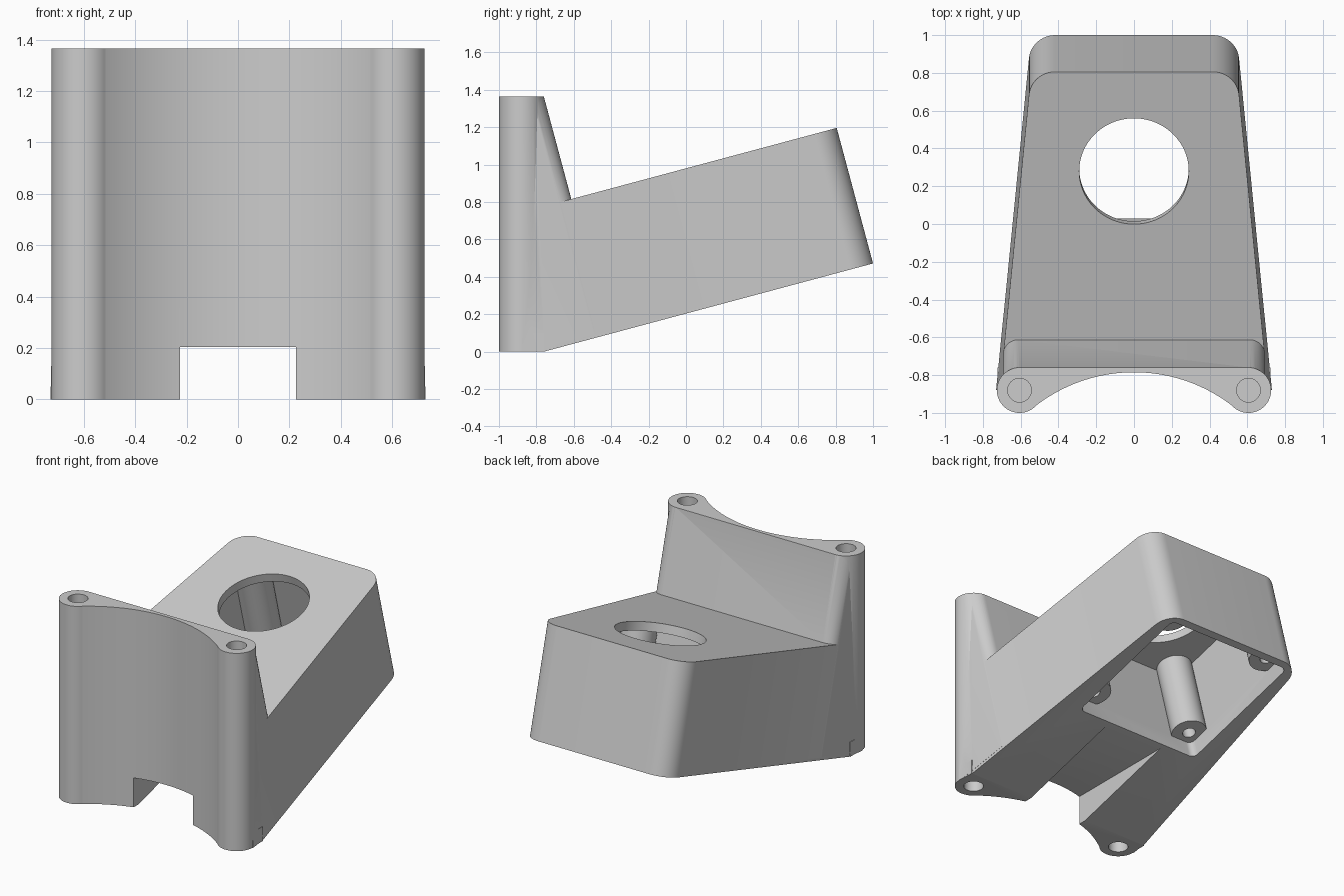
import bpy, bmesh, math
from mathutils import Matrix, Vector

old = bpy.data.objects.get("Cube")
if old:
    bpy.data.objects.remove(old, do_unlink=True)

HEIGHT = 1.365
FLAT = Matrix.Identity(4)
# The housing lies along a plane that climbs 15 degrees towards the back
TILT = Matrix.Translation((0, -0.76, 0)) @ Matrix.Rotation(math.radians(15), 4, 'X')

GREY = (0.604, 0.604, 0.604, 1)
grey = bpy.data.materials.new("light_grey")
grey.use_nodes = True
grey.diffuse_color = GREY
grey.node_tree.nodes["Principled BSDF"].inputs["Base Color"].default_value = GREY


def prism(name, outline, low, high, frame=FLAT):
    """Extrude a flat outline between two heights in the given frame."""
    bm = bmesh.new()
    face = bm.faces.new([bm.verts.new((p[0], p[1], low)) for p in outline])
    out = bmesh.ops.extrude_face_region(bm, geom=[face])
    top = [g for g in out["geom"] if isinstance(g, bmesh.types.BMVert)]
    bmesh.ops.translate(bm, verts=top, vec=(0, 0, high - low))
    bm.transform(frame)
    bmesh.ops.recalc_face_normals(bm, faces=bm.faces[:])
    mesh = bpy.data.meshes.new(name)
    bm.to_mesh(mesh)
    bm.free()
    mesh.materials.append(grey)
    obj = bpy.data.objects.new(name, mesh)
    bpy.context.collection.objects.link(obj)
    return obj


def circle(x, y, r, n=64):
    return [(x + r * math.cos(2 * math.pi * i / n), y + r * math.sin(2 * math.pi * i / n))
            for i in range(n)]


def rect(half, y0, y1):
    return [(-half, y0), (half, y0), (half, y1), (-half, y1)]


def fillet(points, radii, steps=12):
    """Round each corner of a convex outline by its own radius."""
    result = []
    for i, r in enumerate(radii):
        p = Vector(points[i])
        if r == 0:
            result.append(p)
            continue
        a = (Vector(points[i - 1]) - p).normalized()
        b = (Vector(points[(i + 1) % len(points)]) - p).normalized()
        half = a.angle(b) / 2
        centre = p + (a + b).normalized() * r / math.sin(half)
        start = (p + a * r / math.tan(half) - centre).normalized()
        end = (p + b * r / math.tan(half) - centre).normalized()
        span = math.pi - 2 * half
        for k in range(steps + 1):
            t = span * k / steps
            spoke = (start * math.sin(span - t) + end * math.sin(t)) / math.sin(span)
            result.append(centre + spoke * r)
    return result


def combine(base, other, operation):
    mod = base.modifiers.new(operation.lower(), 'BOOLEAN')
    mod.operation = operation
    mod.solver = 'EXACT'
    mod.object = other
    with bpy.context.temp_override(object=base, active_object=base, selected_objects=[base]):
        bpy.ops.object.modifier_apply(modifier=mod.name)
    bpy.data.objects.remove(other, do_unlink=True)


def side(u):
    """Half width of the tapering housing."""
    return 0.718 - 0.0955 * u


def taper(u0, u1, corner, extra=0.0):
    a, b = side(u0) + extra, side(u1) + extra
    return fillet([(-a, u0), (a, u0), (b, u1), (-b, u1)], (0, 0, corner, corner))


# Tapered housing, raised front wall and level front foot
body = prism("bracket_housing", taper(-0.5, 1.822, 0.14), 0, 0.75, TILT)
combine(body, prism("front_wall", taper(-0.5, 0.353, 0.08, 0.001), 0.02, 1.7, TILT), 'UNION')
combine(body, prism("front_foot", rect(0.722, -1.1, -0.76), -0.1, 0.1), 'UNION')

# Concave front that runs into the two screw columns
COL_X, COL_Y, COL_R = 0.606, -0.88, 0.12
arc_y, arc_r = -1.635, 0.85
sweep = math.atan2(COL_X, COL_Y - arc_y)
front = [(arc_r * math.sin(sweep * k / 24), arc_y + arc_r * math.cos(sweep * k / 24))
         for k in range(-24, 25)]
envelope = front + [(COL_X, COL_Y), (0.9, COL_Y), (0.9, 1.5),
                    (-0.9, 1.5), (-0.9, COL_Y), (-COL_X, COL_Y)]
combine(body, prism("front_envelope", envelope, -0.3, 1.55), 'INTERSECT')
for s in (-1, 1):
    combine(body, prism("screw_column", circle(s * COL_X, COL_Y, COL_R), -0.1, 1.5), 'UNION')
combine(body, prism("height_limit", rect(1.5, -1.5, 1.5), 0, HEIGHT), 'INTERSECT')

# Blind screw holes at both ends of the columns
for s in (-1, 1):
    hole = circle(s * COL_X, COL_Y, 0.063, 32)
    combine(body, prism("lower_screw_hole", hole, -0.1, 0.3), 'DIFFERENCE')
    combine(body, prism("upper_screw_hole", hole, HEIGHT - 0.3, HEIGHT + 0.1), 'DIFFERENCE')

# Cable notch, open square chamber and round top opening
MID = 1.295
combine(body, prism("cable_notch", rect(0.226, -1.2, 0.3), -0.1, 0.203), 'DIFFERENCE')
chamber = fillet(rect(0.478, MID - 0.478, MID + 0.478), (0.04,) * 4, 6)
combine(body, prism("chamber", chamber, -0.1, 0.69, TILT), 'DIFFERENCE')
combine(body, prism("top_opening", circle(0, 1.277, 0.29, 96), 0.5, 0.9, TILT), 'DIFFERENCE')

# Corner posts with pilot holes inside the chamber
for sx in (-1, 1):
    for su in (-1, 1):
        x, u = sx * 0.4, MID + su * 0.4
        combine(body, prism("corner_post", circle(x, u, 0.115, 48), 0.12, 0.71, TILT), 'UNION')
        combine(body, prism("pilot_hole", circle(x, u, 0.042, 24), 0.05, 0.45, TILT), 'DIFFERENCE')

# Smooth the curved walls and keep the edges crisp
for o in bpy.context.selected_objects:
    o.select_set(False)
body.select_set(True)
bpy.context.view_layer.objects.active = body
bpy.ops.object.shade_smooth_by_angle(angle=math.radians(30))
